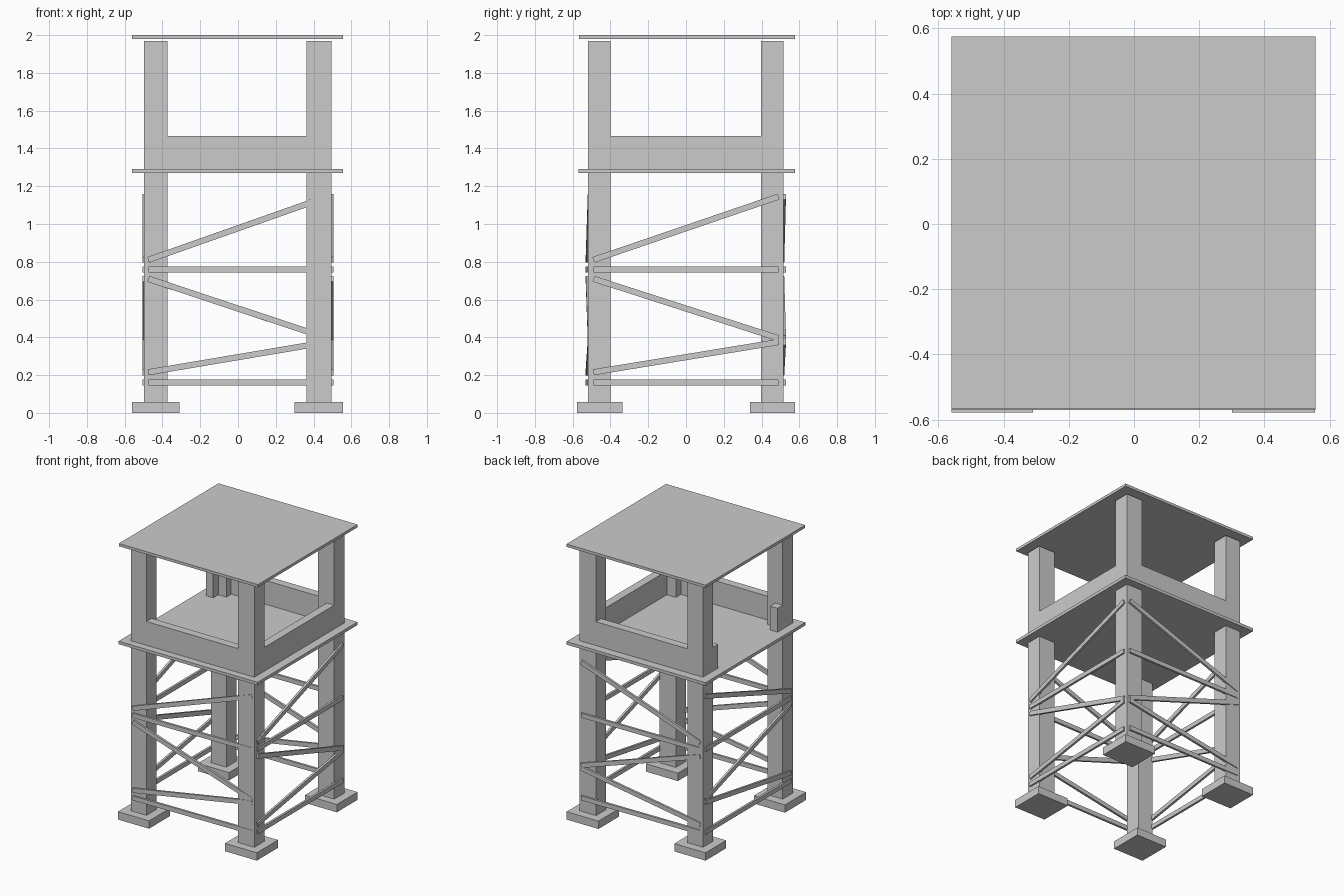
import bpy
from mathutils import Vector, Matrix

if "Cube" in bpy.data.objects:
    bpy.data.objects.remove(bpy.data.objects["Cube"])


def mesh_box(name, matrix):
    c = [matrix @ Vector((x, y, z)) for x in (-.5, .5) for y in (-.5, .5) for z in (-.5, .5)]
    faces = [(0, 1, 3, 2), (4, 6, 7, 5), (0, 4, 5, 1), (2, 3, 7, 6), (0, 2, 6, 4), (1, 5, 7, 3)]
    me = bpy.data.meshes.new(name)
    me.from_pydata(c, [], faces)
    ob = bpy.data.objects.new(name, me)
    bpy.context.collection.objects.link(ob)
    return ob


def box(name, x0, x1, y0, y1, z0, z1):
    m = Matrix.Translation(((x0 + x1) / 2, (y0 + y1) / 2, (z0 + z1) / 2))
    return mesh_box(name, m @ Matrix.Diagonal((x1 - x0, y1 - y0, z1 - z0, 1)))


def brace(name, a, b, height=0.032, thick=0.016):
    """Flat board running from a to b, standing on edge."""
    a, b = Vector(a), Vector(b)
    d = (b - a).normalized()
    n = Vector((0, 0, 1)).cross(d).normalized()
    u = d.cross(n)
    rot = Matrix((d, n, u)).transposed().to_4x4()
    size = Matrix.Diagonal(((b - a).length, thick, height, 1))
    mesh_box(name, Matrix.Translation((a + b) / 2) @ rot @ size)


# posts and footings at the four corners
for sx, px, fx in (("left", (-.497, -.373), (-.56, -.31)), ("right", (.362, .494), (.30, .556))):
    for sy, py, fy in (("front", (-.518, -.40), (-.578, -.335)), ("back", (.398, .515), (.34, .576))):
        box(f"{sy}_{sx}_post", *px, *py, .05, 1.97)
        box(f"{sy}_{sx}_footing", *fx, *fy, 0, .057)

# deck and roof
box("platform", -.56, .557, -.57, .576, 1.27, 1.292)
box("roof", -.56, .557, -.567, .576, 1.98, 2.0)

# parapet walls, with an entry gap on the left side
Z = (1.285, 1.465)
box("front_wall", -.38, .37, -.518, -.458, *Z)
box("back_wall", -.38, .37, .455, .515, *Z)
box("right_wall", .434, .494, -.41, .41, *Z)
box("entry_stub_front", -.497, -.437, -.41, -.34, *Z)
box("entry_stub_back", -.497, -.437, .34, .41, *Z)

# bracing: heights at the low-coordinate end and high-coordinate end
levels = [("low_rail", .16, .16), ("low_diagonal", .215, .375), ("mid_diagonal", .71, .395),
          ("mid_rail", .76, .76), ("high_diagonal", .81, 1.145)]
for name, z0, z1 in levels:
    brace("front_" + name, (-.475, -.523, z0), (.475, -.512, z1))
    brace("back_" + name, (-.475, .512, z0), (.475, .521, z1))
    brace("left_" + name, (-.498, -.49, z0), (-.498, .49, z1))
    brace("right_" + name, (.497, -.49, z0), (.497, .49, z1))
